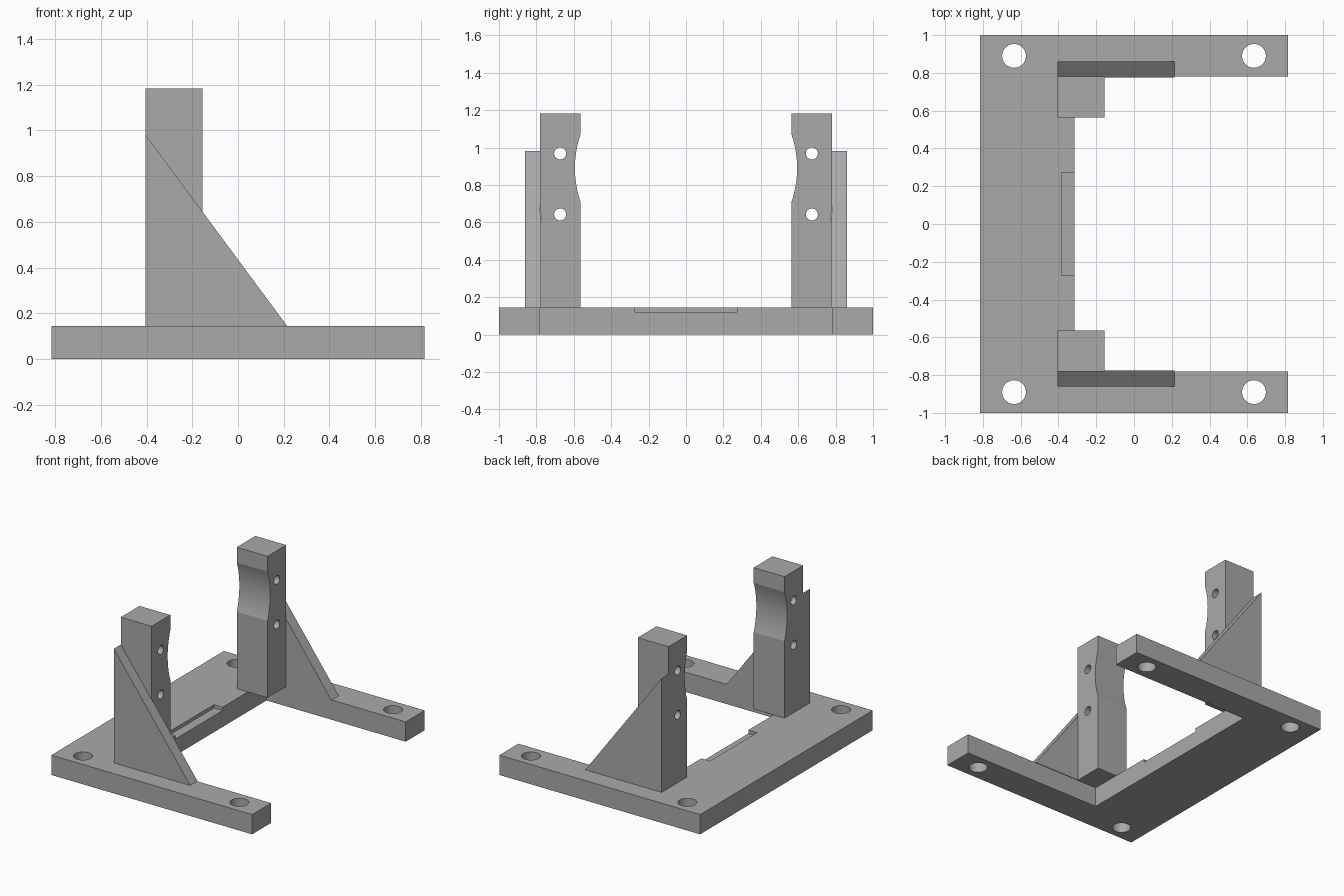
import bpy, bmesh, math
from mathutils import Matrix, Vector

cube = bpy.data.objects.get("Cube")
if cube:
    bpy.data.objects.remove(cube, do_unlink=True)

grey = bpy.data.materials.new("matte grey")
grey.use_nodes = True
grey.diffuse_color = (0.4, 0.4, 0.4, 1)
grey.node_tree.nodes["Principled BSDF"].inputs["Base Color"].default_value = (0.4, 0.4, 0.4, 1)

THICK = 0.145     # base plate thickness
POST_X = (-0.405, -0.155)


def make_object(name, bm):
    bmesh.ops.recalc_face_normals(bm, faces=bm.faces)
    mesh = bpy.data.meshes.new(name)
    bm.to_mesh(mesh)
    bm.free()
    mesh.materials.append(grey)
    obj = bpy.data.objects.new(name, mesh)
    bpy.context.scene.collection.objects.link(obj)
    return obj


def prism(name, outline, axis, low, high):
    """Extrude a closed outline along an axis; the outline fills the other two."""
    def place(p, d):
        c = list(p)
        c.insert(axis, d)
        return c
    bm = bmesh.new()
    face = bm.faces.new([bm.verts.new(place(p, low)) for p in outline])
    ext = bmesh.ops.extrude_face_region(bm, geom=[face])
    shift = Vector(place((0, 0), high - low))
    bmesh.ops.translate(bm, vec=shift, verts=[v for v in ext["geom"] if isinstance(v, bmesh.types.BMVert)])
    return make_object(name, bm)


def drill(name, centre, radius, depth, along_x=False):
    bm = bmesh.new()
    turn = Matrix.Rotation(math.pi / 2, 4, "Y") if along_x else Matrix()
    bmesh.ops.create_cone(bm, cap_ends=True, segments=40, radius1=radius, radius2=radius,
                          depth=depth, matrix=Matrix.Translation(centre) @ turn)
    return make_object(name, bm)


def cut(target, cutters):
    for cutter in cutters:
        cutter.hide_render = True
        mod = target.modifiers.new("cut", "BOOLEAN")
        mod.operation = "DIFFERENCE"
        mod.solver = "EXACT"
        mod.object = cutter
        bpy.context.view_layer.objects.active = target
        bpy.ops.object.modifier_apply(modifier=mod.name)
        bpy.data.objects.remove(cutter, do_unlink=True)


def smooth(obj):
    bpy.ops.object.select_all(action="DESELECT")
    obj.select_set(True)
    bpy.context.view_layer.objects.active = obj
    # Low enough to keep the shallow saddle edges crisp
    bpy.ops.object.shade_smooth_by_angle(angle=math.radians(15))


# U-shaped base with four bolt holes and a shallow notch
ex, ey, arm_y, bar_x = 0.815, 1.0, 0.78, -0.315
base = prism("base_plate", [(-ex, -ey), (ex, -ey), (ex, -arm_y), (bar_x, -arm_y),
                            (bar_x, arm_y), (ex, arm_y), (ex, ey), (-ex, ey)], 2, 0, THICK)
cutters = [drill("bolt_cutter", (sx * 0.635, sy * 0.89, THICK / 2), 0.063, 0.4)
           for sx in (-1, 1) for sy in (-1, 1)]
cutters.append(prism("notch_cutter", [(-0.385, -0.272), (-0.2, -0.272), (-0.2, 0.272),
                                      (-0.385, 0.272)], 2, 0.12, 0.3))
cut(base, cutters)
smooth(base)

# Concave saddle on the inner face of each post
inner, outer, top = 0.564, 0.78, 1.183
mid, half, dip = 0.89, 0.18, 0.03
radius = (half ** 2 + dip ** 2) / (2 * dip)
spread = math.asin(half / radius)
steps = 16
saddle = []
for i in range(steps + 1):
    a = spread * (1 - 2 * i / steps)
    saddle.append((inner + dip - radius + radius * math.cos(a), mid + radius * math.sin(a)))

for side, label in ((-1, "front"), (1, "back")):
    # Upright post with two screw holes
    outline = [(inner, THICK), (outer, THICK), (outer, top), (inner, top)] + saddle
    post = prism(label + "_post", [(side * y, z) for y, z in outline], 0, *POST_X)
    cut(post, [drill("screw_cutter", (-0.28, side * 0.673, z), 0.032, 0.6, True)
               for z in (0.642, 0.968)])
    smooth(post)

    # Triangular gusset on the outer side
    prism(label + "_gusset", [(POST_X[0], THICK), (0.215, THICK), (POST_X[0], 0.982)],
          1, side * 0.776, side * 0.861)
